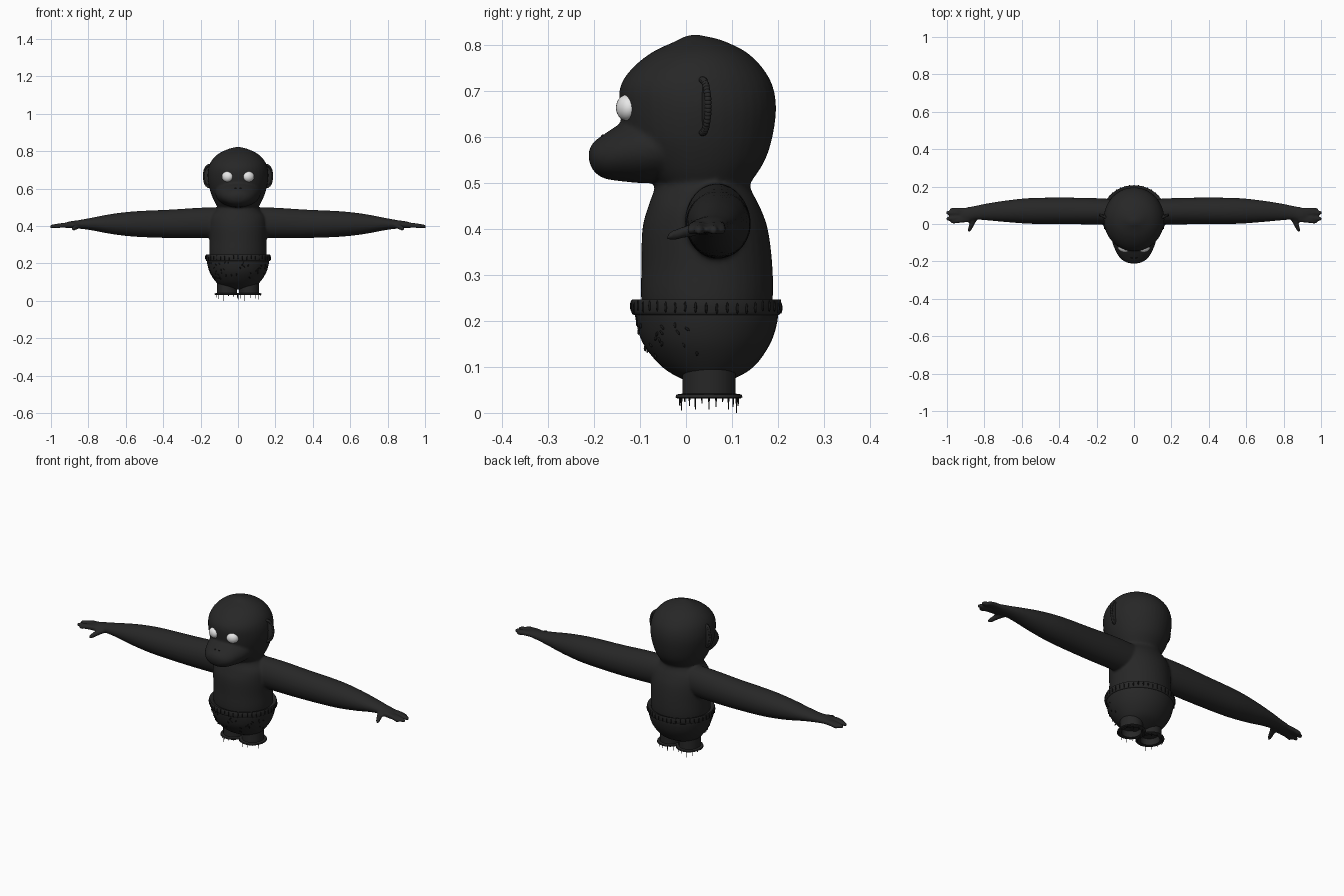
import bpy, bmesh, math, random
from mathutils import Matrix, Vector

random.seed(4)
old = bpy.data.objects.get("Cube")
if old:
    bpy.data.objects.remove(old, do_unlink=True)


def material(name, rgb, rough=0.8):
    mat = bpy.data.materials.new(name)
    mat.use_nodes = True
    mat.diffuse_color = (*rgb, 1)
    shader = mat.node_tree.nodes["Principled BSDF"]
    shader.inputs["Base Color"].default_value = (*rgb, 1)
    shader.inputs["Roughness"].default_value = rough
    return mat


FUR = material("charcoal fur", (0.02, 0.02, 0.02))
EYE = material("eye white", (0.8, 0.8, 0.8))
BLACK = material("black thread", (0.008, 0.008, 0.008))


def finish(name, bm, mat, angle=50):
    """Turn a bmesh into a smooth shaded object."""
    bmesh.ops.recalc_face_normals(bm, faces=bm.faces)
    mesh = bpy.data.meshes.new(name)
    bm.to_mesh(mesh)
    bm.free()
    mesh.materials.append(mat)
    obj = bpy.data.objects.new(name, mesh)
    bpy.context.collection.objects.link(obj)
    bpy.ops.object.select_all(action="DESELECT")
    obj.select_set(True)
    bpy.context.view_layer.objects.active = obj
    bpy.ops.object.shade_smooth_by_angle(angle=math.radians(angle))
    return obj


def refine(rows, steps):
    """Catmull-Rom interpolation between the given sections."""
    rows = [Vector(r) for r in rows]
    out = []
    for i in range(len(rows) - 1):
        p, q = rows[i], rows[i + 1]
        before, after = rows[max(i - 1, 0)], rows[min(i + 2, len(rows) - 1)]
        for k in range(steps):
            t = k / steps
            m, n = (q - before) / 2, (after - p) / 2
            out.append(p + m * t + (3 * (q - p) - 2 * m - n) * t**2
                       + (2 * (p - q) + m + n) * t**3)
    return out + [rows[-1]]


def loft(bm, rows, axis="Z", side=1, steps=4, segs=40, caps=(True, True)):
    """Skin ellipses given as position, two centres, two radii."""
    rings = []
    for pos, ca, cb, ra, rb in refine(rows, steps):
        ring = []
        for k in range(segs):
            t = math.tau * k / segs
            a, b = ca + abs(ra) * math.cos(t), cb + abs(rb) * math.sin(t)
            co = {"X": (pos, a, b), "Y": (a, pos, b), "Z": (a, b, pos)}[axis]
            ring.append(bm.verts.new((co[0] * side, co[1], co[2])))
        rings.append(ring)
    faces = []
    for low, high in zip(rings, rings[1:]):
        for k in range(segs):
            n = (k + 1) % segs
            faces.append(bm.faces.new((low[k], low[n], high[n], high[k])))
    for ring, cap in zip((rings[0], rings[-1]), caps):
        if cap:
            faces.append(bm.faces.new(ring))
    bmesh.ops.recalc_face_normals(bm, faces=faces)


def upright(rows):
    """Sections given as height, front, back, half width."""
    return [(z, 0, (f + b) / 2, w, (b - f) / 2) for z, f, b, w in rows]


def blob(bm, loc, size, turn=0.0, tilt=0.0, segs=24):
    m = (Matrix.Translation(loc) @ Matrix.Rotation(turn, 4, "Z")
         @ Matrix.Rotation(tilt, 4, "X") @ Matrix.Diagonal((*size, 1)))
    bmesh.ops.create_uvsphere(bm, u_segments=segs, v_segments=segs // 2,
                              radius=1, matrix=m)


# Body: torso, head, muzzle, arms and hands fused into one skin
body = bmesh.new()
loft(body, upright([(0.17, -0.08, 0.17, 0.14), (0.24, -0.097, 0.188, 0.153),
                    (0.32, -0.097, 0.188, 0.153), (0.4, -0.095, 0.178, 0.155),
                    (0.45, -0.082, 0.16, 0.148), (0.49, -0.068, 0.14, 0.115),
                    (0.54, -0.06, 0.13, 0.1)]))
loft(body, upright([(0.485, -0.05, 0.13, 0.095), (0.51, -0.08, 0.147, 0.115),
                    (0.55, -0.11, 0.172, 0.135), (0.6, -0.134, 0.188, 0.152),
                    (0.66, -0.144, 0.196, 0.162), (0.71, -0.143, 0.189, 0.158),
                    (0.75, -0.117, 0.167, 0.141), (0.785, -0.073, 0.131, 0.107),
                    (0.81, -0.02, 0.08, 0.057), (0.82, 0, 0.04, 0.022),
                    (0.823, 0.02, 0.024, 0.002)]))
loft(body, [(0, 0, 0.58, 0.12, 0.07), (-0.08, 0, 0.575, 0.12, 0.075),
            (-0.14, 0, 0.567, 0.1, 0.063), (-0.18, 0, 0.558, 0.076, 0.047),
            (-0.203, 0, 0.558, 0.046, 0.029), (-0.212, 0, 0.56, 0.01, 0.007)], "Y")
for side in (-1, 1):
    loft(body, [(0.06, 0.065, 0.42, 0.065, 0.08), (0.2, 0.068, 0.417, 0.07, 0.081),
                (0.36, 0.07, 0.412, 0.071, 0.076), (0.55, 0.07, 0.411, 0.069, 0.068),
                (0.68, 0.068, 0.411, 0.058, 0.053), (0.78, 0.065, 0.411, 0.046, 0.034),
                (0.85, 0.06, 0.409, 0.037, 0.023), (0.9, 0.05, 0.407, 0.038, 0.018),
                (0.93, 0.047, 0.403, 0.028, 0.012)], "X", side)
    # Four fingers and a thumb
    for root, tip, reach in ((0.073, 0.076, 0.985), (0.058, 0.06, 1.005),
                             (0.036, 0.028, 1.005), (0.022, 0.012, 0.98)):
        loft(body, [(0.88, root, 0.407, 0.012, 0.014),
                    (0.94, (root + tip) / 2, 0.404, 0.012, 0.013),
                    (reach - 0.012, tip, 0.398, 0.011, 0.011),
                    (reach, tip, 0.397, 0.005, 0.005)], "X", side, segs=16)
    loft(body, [(0.05, 0.84, 0.405, 0.02, 0.015), (0.01, 0.862, 0.397, 0.016, 0.014),
                (-0.03, 0.878, 0.386, 0.011, 0.011),
                (-0.042, 0.882, 0.383, 0.005, 0.005)], "Y", side, segs=16)
skin = finish("body", body, FUR)
remesh = skin.modifiers.new("fuse", "REMESH")
remesh.mode = "VOXEL"
remesh.voxel_size = 0.006
remesh.use_smooth_shade = True
soften = skin.modifiers.new("soften", "SMOOTH")
soften.factor = 0.5
soften.iterations = 6

# Shorts with a folded waistband
shorts = bmesh.new()
loft(shorts, upright([(0.06, 0.03, 0.07, 0.04), (0.072, -0.005, 0.1, 0.085),
                      (0.1, -0.052, 0.147, 0.117), (0.15, -0.093, 0.183, 0.15),
                      (0.2, -0.109, 0.199, 0.165), (0.235, -0.112, 0.2, 0.167)]))
finish("shorts", shorts, FUR)
band = bmesh.new()
loft(band, upright([(0.235, -0.09, 0.18, 0.145), (0.246, -0.113, 0.203, 0.167),
                    (0.243, -0.119, 0.207, 0.173), (0.22, -0.119, 0.206, 0.172),
                    (0.213, -0.113, 0.202, 0.168), (0.213, -0.1, 0.19, 0.15)]),
     steps=2, segs=64, caps=(False, False))
finish("waistband", band, FUR)

# Stitches on the waistband and loose thread ends on the front of the shorts
stitches = bmesh.new()
for k in range(44):
    t = math.tau * k / 44
    loc = (0.173 * math.cos(t), 0.044 + 0.163 * math.sin(t), 0.23 + random.uniform(-0.004, 0.004))
    blob(stitches, loc, (0.003, 0.003, 0.012), t, segs=8)
for k in range(50):
    t = random.uniform(math.pi * 1.05, math.pi * 1.95)
    z = random.uniform(0.12, 0.205)
    fit = 1 - 0.2 * ((0.205 - z) / 0.085) ** 1.6
    loc = (0.165 * fit * math.cos(t), 0.045 + 0.154 * fit * math.sin(t), z)
    blob(stitches, loc, (0.003, 0.003, 0.007), t, random.uniform(-1, 1), segs=8)
finish("stitches", stitches, BLACK)

# Open leg cuffs with a flat rim and hanging frayed threads
for side, label in ((1, "left"), (-1, "right")):
    cuff = bmesh.new()
    profile = ((0.11, 0.058), (0.042, 0.058), (0.04, 0.071), (0.034, 0.073),
               (0.031, 0.068), (0.032, 0.05), (0.065, 0.048))
    loft(cuff, [(z, 0.058, 0.05, r * 0.93, r) for z, r in profile], side=side, steps=1)
    finish(label + "_cuff", cuff, FUR, 35)
    fringe = bmesh.new()
    for k in range(13):
        t = math.tau * k / 13
        drop = 0.034 if k == 4 else random.uniform(0.008, 0.03)
        loc = (side * 0.058 + 0.06 * math.cos(t), 0.05 + 0.064 * math.sin(t), 0.034 - drop / 2)
        bmesh.ops.create_cone(fringe, cap_ends=True, segments=6, radius1=0.001,
                              radius2=0.002, depth=drop, matrix=Matrix.Translation(loc))
    finish(label + "_fringe", fringe, BLACK)

    # Ear: thin dish with a raised outer rim
    ear = bmesh.new()
    blob(ear, (side * 0.153, 0.042, 0.667), (0.033, 0.009, 0.061), side * 0.15)
    rim = []
    for k in range(25):
        t = math.radians(-100 + 200 * k / 24)
        rim.append((side * (0.153 + 0.029 * math.cos(t)),
                    0.036 + 0.012 * math.cos(t), 0.667 + 0.057 * math.sin(t)))
    for point in rim:
        blob(ear, point, (0.007, 0.008, 0.008), segs=10)
    finish(label + "_ear", ear, FUR)

    # Eye and nostril
    eye = bmesh.new()
    blob(eye, (side * 0.057, -0.129, 0.664), (0.031, 0.022, 0.028), side * 0.38)
    finish(label + "_eye", eye, EYE)
    nostril = bmesh.new()
    blob(nostril, (side * 0.013, -0.181, 0.602), (0.005, 0.004, 0.004), segs=12)
    finish(label + "_nostril", nostril, BLACK)

# Stitched mouth line wrapped around the muzzle
mouth = bmesh.new()
for k in range(-4, 5):
    x = k * 0.0105
    blob(mouth, (x, -0.2085 + 4.5 * x * x, 0.558), (0.004, 0.003, 0.002), segs=10)
finish("mouth", mouth, BLACK)
